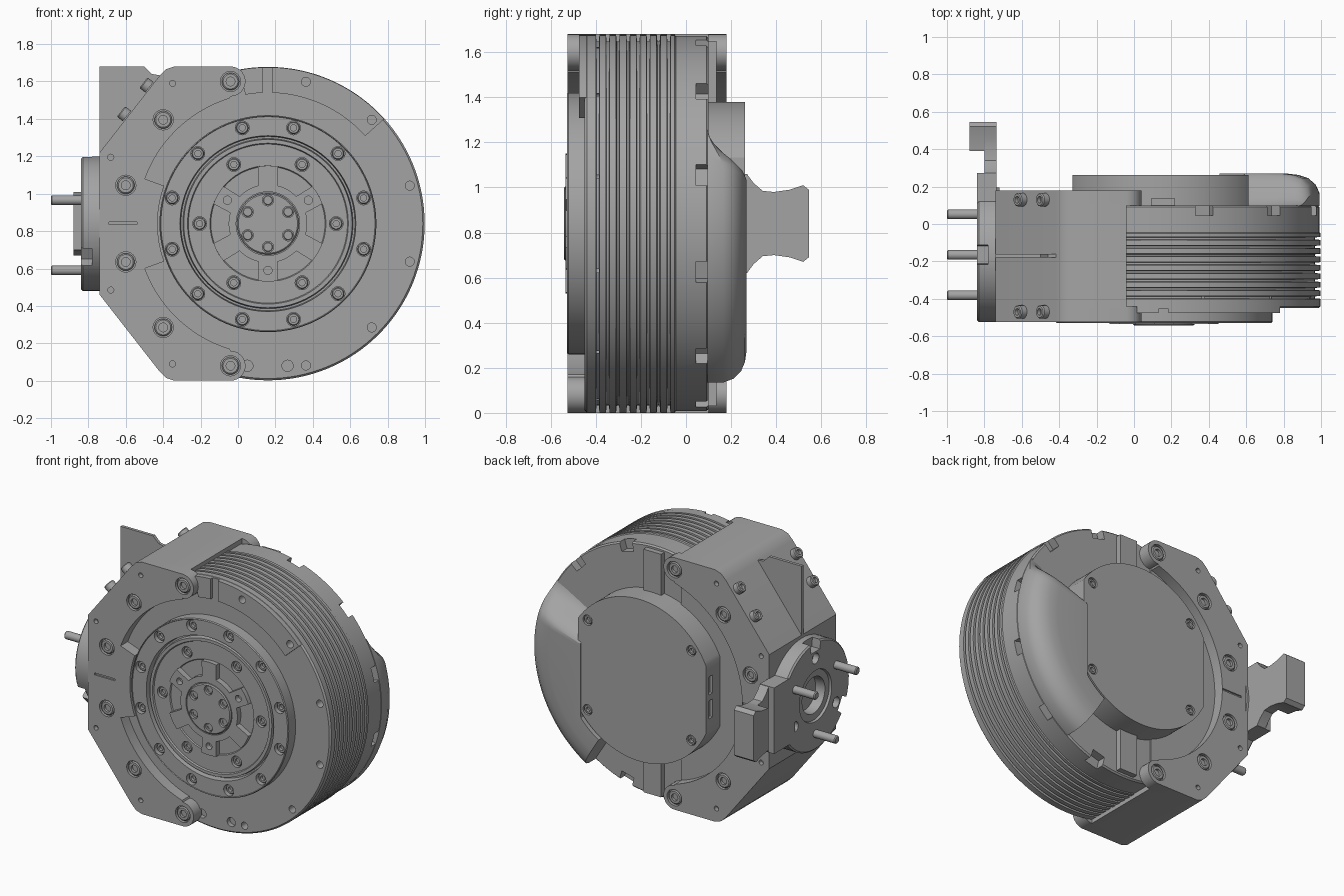
import bpy, bmesh, math
from mathutils import Matrix

old = bpy.data.objects.get("Cube")
if old:
    bpy.data.objects.remove(old, do_unlink=True)

C = (0.16, 0.84)          # drum axis (x, z)
M = (-0.165, 0.84)        # mount axis (y, z)
R = 0.838
parts = []

grey = bpy.data.materials.new("machined grey")
grey.use_nodes = True
COLOUR = (0.37, 0.37, 0.37, 1)
grey.diffuse_color = COLOUR
grey.node_tree.nodes["Principled BSDF"].inputs["Base Color"].default_value = COLOUR


def place(axis, u, v, w):
    return (u, w, v) if axis == "Y" else (w, u, v)


def polar(c, r, deg):
    a = math.radians(deg)
    return (c[0] + r * math.cos(a), c[1] + r * math.sin(a))


def arc(c, r, a0, a1, n=24):
    return [polar(c, r, a0 + (a1 - a0) * i / n) for i in range(n + 1)]


def box(u0, u1, v0, v1):
    return [(u0, v0), (u1, v0), (u1, v1), (u0, v1)]


def skin(bm, rings):
    """Bridge equal closed rings and cap both ends."""
    rings = [[bm.verts.new(p) for p in ring] for ring in rings]
    n = len(rings[0])
    for a, b in zip(rings, rings[1:]):
        for i in range(n):
            j = (i + 1) % n
            bm.faces.new((a[i], a[j], b[j], b[i]))
    bm.faces.new(rings[0])
    bm.faces.new(rings[-1][::-1])


def lathe(bm, prof, c, axis="Y", seg=96):
    skin(bm, [[place(axis, *polar(c, r, 360 * i / seg), w) for i in range(seg)]
              for r, w in prof])


def prism(bm, pts, w0, w1, axis="Y"):
    skin(bm, [[place(axis, u, v, w) for u, v in pts] for w in (w0, w1)])


def disc(bm, c, r, w0, w1, axis="Y", seg=24):
    lathe(bm, [(r, w0), (r, w1)], c, axis, seg)


def screw(bm, c, r, w, d, axis="Y"):
    """Socket screw whose head top is at w and faces direction d."""
    prof = [(r, -0.04), (r, -0.006), (r * 0.85, 0), (r * 0.5, 0), (r * 0.5, -0.02)]
    lathe(bm, [(a, w + d * h) for a, h in prof], c, axis, 18)


def finish(bm, name, matrix=None):
    bmesh.ops.recalc_face_normals(bm, faces=bm.faces)
    if matrix:
        bm.transform(matrix)
    me = bpy.data.meshes.new(name)
    bm.to_mesh(me)
    bm.free()
    me.materials.append(grey)
    ob = bpy.data.objects.new(name, me)
    bpy.context.collection.objects.link(ob)
    parts.append(ob)
    return ob


def cut(ob, bm):
    cutter = finish(bm, "cutter")
    parts.remove(cutter)
    cutter.hide_render = True
    mod = ob.modifiers.new("cut", "BOOLEAN")
    mod.operation, mod.solver, mod.object = "DIFFERENCE", "EXACT", cutter
    graph = bpy.context.evaluated_depsgraph_get()
    ob.data = bpy.data.meshes.new_from_object(ob.evaluated_get(graph))
    ob.modifiers.clear()
    bpy.data.objects.remove(cutter, do_unlink=True)


# Finned drum body, turned profile with grooves
prof = [(R - 0.01, -0.45), (R, -0.44)]
for i in range(8):
    y = -0.40 + i * 0.045
    prof += [(R, y), (R - 0.03, y + 0.003), (R - 0.03, y + 0.013), (R, y + 0.016)]
prof += [(R, -0.05), (R - 0.006, -0.045), (R - 0.006, 0.09), (R - 0.015, 0.10)]
bm = bmesh.new()
lathe(bm, prof, C, seg=128)
drum = finish(bm, "drum_body")
bm = bmesh.new()
for a in range(-75, 90, 30):
    # rim notches at the back and holes at the front
    prism(bm, [polar(C, r, a + s) for r, s in ((0.77, -3.4), (0.9, -3.2), (0.9, 3.2), (0.77, 3.4))], 0.045, 0.2)
    disc(bm, polar(C, 0.785, a), 0.024, -0.6, -0.38)
for x in (0.05, 0.265):
    disc(bm, (x, 0.08), 0.03, -0.6, -0.42)
cut(drum, bm)

# Raised sector on the front rim with a half-round channel
bm = bmesh.new()
prism(bm, arc(C, 0.70, 42, 100) + arc(C, R - 0.002, 100, 42), -0.475, -0.44)
sector = finish(bm, "front_rim_sector")
bm = bmesh.new()
prism(bm, box(0.13, 0.185, 1.5, 1.75), -0.6, -0.455)
for a in (45, 75):
    disc(bm, polar(C, 0.785, a), 0.024, -0.6, -0.4)
cut(sector, bm)

# Output flange with ring of bolts
bm = bmesh.new()
lathe(bm, [(0.58, -0.43), (0.58, -0.522), (0.575, -0.528), (0.572, -0.523), (0.47, -0.523),
           (0.465, -0.485), (0.455, -0.485), (0.45, -0.515), (0.43, -0.515),
           (0.425, -0.505), (0.31, -0.505), (0.305, -0.498), (0.295, -0.498)], C)
flange = finish(bm, "output_flange")
ring_bolts = [polar(C, 0.53, 15 + 30 * i) for i in range(12)]
face_bolts = [polar(C, 0.365, 60 * i) for i in range(6)]
bm = bmesh.new()
for p in ring_bolts + face_bolts:
    disc(bm, p, 0.037, -0.6, -0.48)
cut(flange, bm)
bm = bmesh.new()
for p in ring_bolts:
    screw(bm, p, 0.033, -0.505, -1)
for p in face_bolts:
    screw(bm, p, 0.033, -0.495, -1)
finish(bm, "flange_bolts")

# Spoked hub in the middle of the flange
bm = bmesh.new()
outline = []
for a in range(30, 390, 60):
    outline += arc(C, 0.31, a - 10, a + 10, 4) + arc(C, 0.21, a + 14, a + 46, 6)
prism(bm, outline, -0.49, -0.535)
hub = finish(bm, "spoked_hub")
hub_bolts = [polar(C, 0.125, 30 + 60 * i) for i in range(6)]
bm = bmesh.new()
lathe(bm, [(0.17, -0.6), (0.17, -0.525)], C, seg=48)
for a in (30, 150, 270):
    disc(bm, polar(C, 0.25, a), 0.022, -0.6, -0.5)
cut(hub, bm)
bm = bmesh.new()
lathe(bm, [(0.165, -0.5), (0.165, -0.536), (0.158, -0.542)], C, seg=48)
core = finish(bm, "hub_core")
bm = bmesh.new()
for p in hub_bolts:
    disc(bm, p, 0.03, -0.6, -0.515)
cut(core, bm)
bm = bmesh.new()
for p in hub_bolts:
    screw(bm, p, 0.026, -0.53, -1)
finish(bm, "hub_bolts")

# Bracket: side plates joined by a core that wraps the drum
top = [(-0.74, 1.22), (-0.42, 1.63), (-0.385, 1.665), (-0.34, 1.68), (-0.04, 1.68)]
bottom = [(x, 1.68 - z) for x, z in reversed(top)]
bm = bmesh.new()
prism(bm, bottom + top, -0.45, 0.11)
finish(bm, "bracket_core")
arm_top = arc((-0.04, 1.60), 0.08, 80, -90, 12)
arm_low = arc((-0.04, 0.08), 0.08, 90, -80, 12)
tongue = arc(C, 0.70, 107, 160) + arc(C, 0.59, 160, 200) + arc(C, 0.70, 200, 253)
plain = arc(C, 0.70, 107, 253, 60)
screws = [(x, z) for x, dz in ((-0.04, 0.76), (-0.40, 0.555), (-0.60, 0.205)) for z in (0.84 + dz, 0.84 - dz)]
pins = [(x, z) for x, dz in ((-0.35, 0.75), (-0.68, 0.355)) for z in (0.84 + dz, 0.84 - dz)]
for name, inner, w0, w1, d in (("front", tongue, -0.44, -0.525, -1), ("rear", plain, 0.10, 0.18, 1)):
    bm = bmesh.new()
    prism(bm, top + arm_top + inner + arm_low + bottom, w0, w1)
    plate = finish(bm, name + "_bracket_plate")
    bm = bmesh.new()
    for p in screws:
        disc(bm, p, 0.054, w1 - d * 0.02, w1 + d * 0.1)
    for p in pins:
        disc(bm, p, 0.016, w1 - d * 0.03, w1 + d * 0.1)
    prism(bm, box(-0.69, -0.54, 0.835, 0.848), w1 - d * 0.01, w1 + d * 0.1)
    cut(plate, bm)
    bm = bmesh.new()
    for p in screws:
        screw(bm, p, 0.047, w1 - d * 0.003, d)
    finish(bm, name + "_bracket_screws")

# Gusset rib and screws on the upper slanted face
bm = bmesh.new()
prism(bm, [(-0.74, 1.2), (-0.40, 1.63), (-0.46, 1.64), (-0.50, 1.68), (-0.74, 1.68)], -0.18, -0.16)
finish(bm, "gusset_rib")
slope = Matrix.Rotation(math.atan2(0.32, 0.41), 4, "Y")
for x in (-0.59, -0.47):
    z = 1.22 + (x + 0.74) * 0.41 / 0.32
    bm = bmesh.new()
    for y in (0.13, -0.47):
        screw(bm, (y, 0), 0.036, -0.045, -1, "X")
    finish(bm, "slope_screws", Matrix.Translation((x, 0, z)) @ slope)

# Round side mount with pins
bm = bmesh.new()
lathe(bm, [(0.36, -0.72), (0.36, -0.83), (0.35, -0.84), (0.17, -0.84), (0.165, -0.825),
           (0.12, -0.825), (0.115, -0.76)], M, "X", 64)
mount = finish(bm, "side_mount")
bm = bmesh.new()
for a in (90, 210, 330):
    prism(bm, [polar(M, r, a + s) for r, s in ((0.3, -9), (0.42, -8), (0.42, 8), (0.3, 9))], -0.9, -0.78, "X")
    disc(bm, polar(M, 0.25, a), 0.035, -0.9, -0.8, "X")
cut(mount, bm)
bm = bmesh.new()
for a in (30, 150, 270):
    lathe(bm, [(0.026, -0.8), (0.026, -0.994), (0.02, -1.0)], polar(M, 0.25, a), "X", 20)
finish(bm, "mount_pins")

# Flared tab reaching to the rear
upper = [(0.27, 1.06), (0.30, 1.02), (0.34, 0.985), (0.39, 0.98), (0.46, 0.99), (0.52, 1.01), (0.545, 0.99)]
lower = [(y, 1.68 - z) for y, z in reversed(upper)]
bm = bmesh.new()
prism(bm, upper + lower, -0.80, -0.735, "X")
prism(bm, box(0.05, 0.272, 0.62, 1.06), -0.84, -0.735, "X")
prism(bm, [p for p in upper if p[0] > 0.38] + [p for p in lower if p[0] > 0.38], -0.88, -0.736, "X")
finish(bm, "rear_tab")

# Rear cap with flats on both sides
bm = bmesh.new()
prism(bm, arc(C, 0.54, 33, 155, 48) + arc(C, 0.54, 205, 327, 48), 0.09, 0.262)
cap = finish(bm, "rear_cap")
cap_bolts = [polar(C, 0.485, a) for a in (38, 142, 218, 322)]
bm = bmesh.new()
for p in cap_bolts:
    disc(bm, p, 0.034, 0.24, 0.4)
for z0, z1 in ((0.70, 0.82), (0.86, 0.98)):
    prism(bm, box(-0.4, -0.31, z0, z1), 0.19, 0.23)
cut(cap, bm)
bm = bmesh.new()
for p in cap_bolts:
    screw(bm, p, 0.03, 0.258, 1)
finish(bm, "cap_bolts")

# Smooth cable cover swept around the outer edge
bm = bmesh.new()
rings = []
for i in range(41):
    a = 30 - 88 * i / 40
    rise = min(1, i / 6)
    h = 0.17 * rise * rise * (3 - 2 * rise) + 0.004
    rin = min(0.56, 0.43 / math.cos(math.radians(a)))
    rout = 0.832
    sec = [(rin, 0), (rout, 0), (rout, 0.4), (rout - 0.02, 0.66), (rout - 0.06, 0.86),
           (rout - 0.11, 0.96), (rout - 0.17, 1), (rin, 1)]
    rings.append([place("Y", *polar(C, r, a), 0.095 + h * k) for r, k in sec])
skin(bm, rings)
finish(bm, "cable_cover")

# Short bars between cap and rim
bm = bmesh.new()
for z0, z1 in ((1.34, 1.65), (0.03, 0.34)):
    prism(bm, box(0.09, 0.22, z0, z1), 0.08, 0.135)
finish(bm, "rear_bars")

# Smooth rounded surfaces, keep machined edges sharp
bpy.ops.object.select_all(action="DESELECT")
for ob in parts:
    ob.select_set(True)
bpy.context.view_layer.objects.active = drum
bpy.ops.object.shade_smooth_by_angle(angle=math.radians(30))
